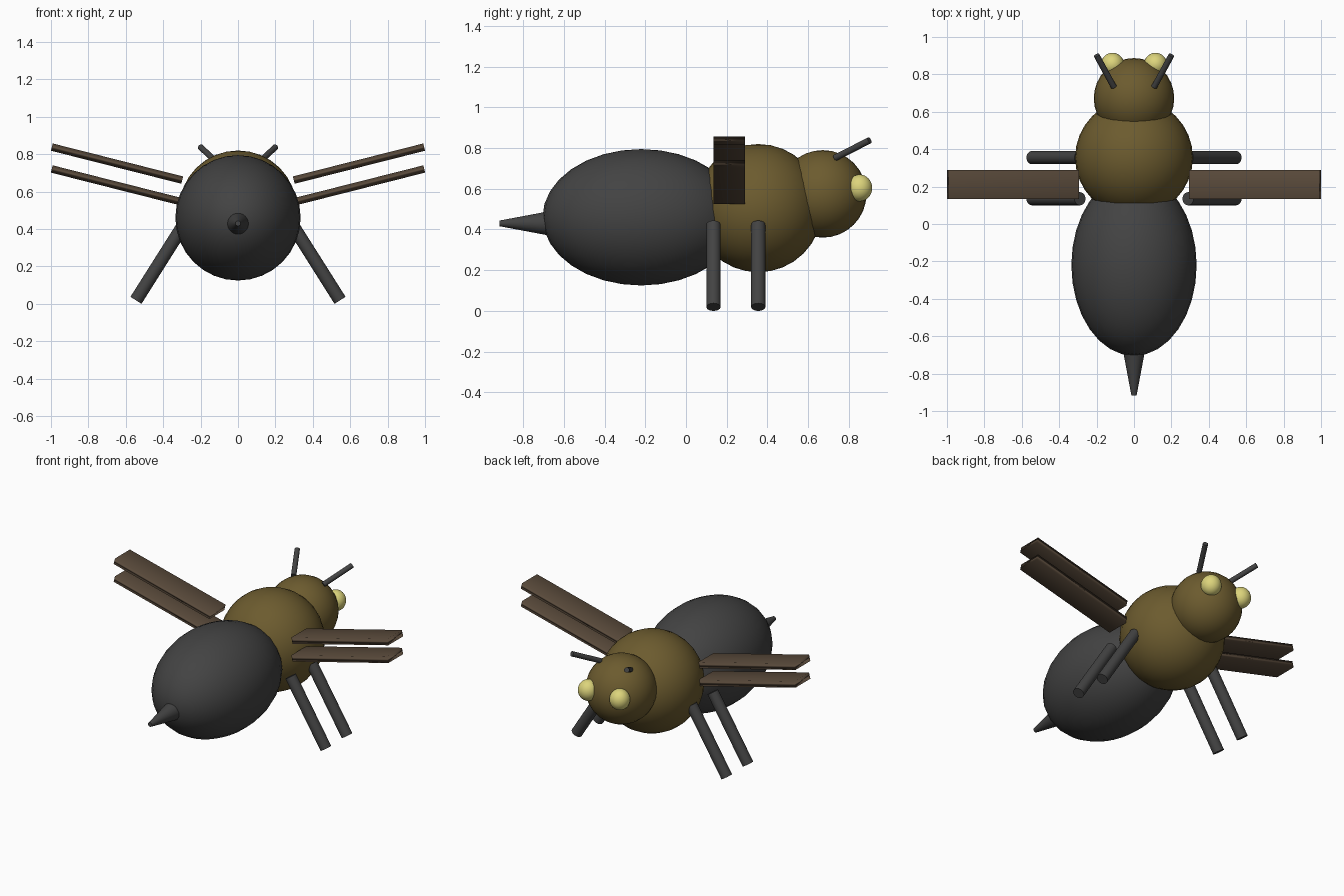
import bpy, math
from mathutils import Vector

if "Cube" in bpy.data.objects:
    bpy.data.objects.remove(bpy.data.objects["Cube"])


def material(name, rgb):
    m = bpy.data.materials.new(name)
    m.diffuse_color = (*rgb, 1)
    m.use_nodes = True
    m.node_tree.nodes["Principled BSDF"].inputs["Base Color"].default_value = m.diffuse_color
    return m


AMBER = material("amber brown", (0.15, 0.105, 0.028))
CHARCOAL = material("charcoal", (0.056, 0.056, 0.056))
WING = material("wing brown", (0.10, 0.068, 0.043))
YELLOW = material("pale yellow", (0.72, 0.66, 0.20))


def finish(name, mat, angle=None):
    ob = bpy.context.object
    ob.name = name
    ob.data.materials.append(mat)
    if angle is None:
        bpy.ops.object.shade_smooth()
    else:
        bpy.ops.object.shade_smooth_by_angle(angle=math.radians(angle))
    return ob


def ball(name, loc, radii, mat):
    bpy.ops.mesh.primitive_uv_sphere_add(segments=32, ring_count=16, radius=1, location=loc)
    bpy.context.object.scale = radii
    return finish(name, mat)


def rod(name, a, b, r1, r2, mat):
    a, b = Vector(a), Vector(b)
    d = b - a
    bpy.ops.mesh.primitive_cone_add(vertices=32, radius1=r1, radius2=r2,
                                    depth=d.length, location=(a + b) / 2)
    bpy.context.object.rotation_euler = d.to_track_quat('Z', 'Y').to_euler()
    return finish(name, mat, 40)


# Body
ball("abdomen", (0, -0.22, 0.46), (0.335, 0.485, 0.335), CHARCOAL)
ball("thorax", (0, 0.355, 0.505), (0.315, 0.315, 0.315), AMBER)
ball("head", (0, 0.672, 0.575), (0.215, 0.215, 0.215), AMBER)
rod("stinger", (0, -0.66, 0.43), (0, -0.916, 0.43), 0.062, 0.014, CHARCOAL)

for s, side in ((-1, "left"), (1, "right")):
    # Eyes and antennae
    ball("eye_" + side, (s * 0.115, 0.853, 0.604), (0.062, 0.062, 0.066), YELLOW)
    rod("antenna_" + side, (s * 0.108, 0.733, 0.752), (s * 0.2, 0.902, 0.838),
        0.016, 0.016, CHARCOAL)
    # Two legs on each side
    for y, row in ((0.135, "rear"), (0.355, "front")):
        rod(f"{row}_leg_{side}", (s * 0.289, y, 0.425), (s * 0.5455, y, 0.019),
            0.035, 0.035, CHARCOAL)
    # Two stacked slab wings on each side
    for z, row in ((0.633, "lower"), (0.750, "upper")):
        bpy.ops.mesh.primitive_cube_add(size=1, location=(s * 0.647, 0.2125, z))
        ob = bpy.context.object
        ob.scale = (0.719, 0.155, 0.04)
        ob.rotation_euler = (0, -s * math.radians(14.2), 0)
        finish(f"{row}_wing_{side}", WING)
